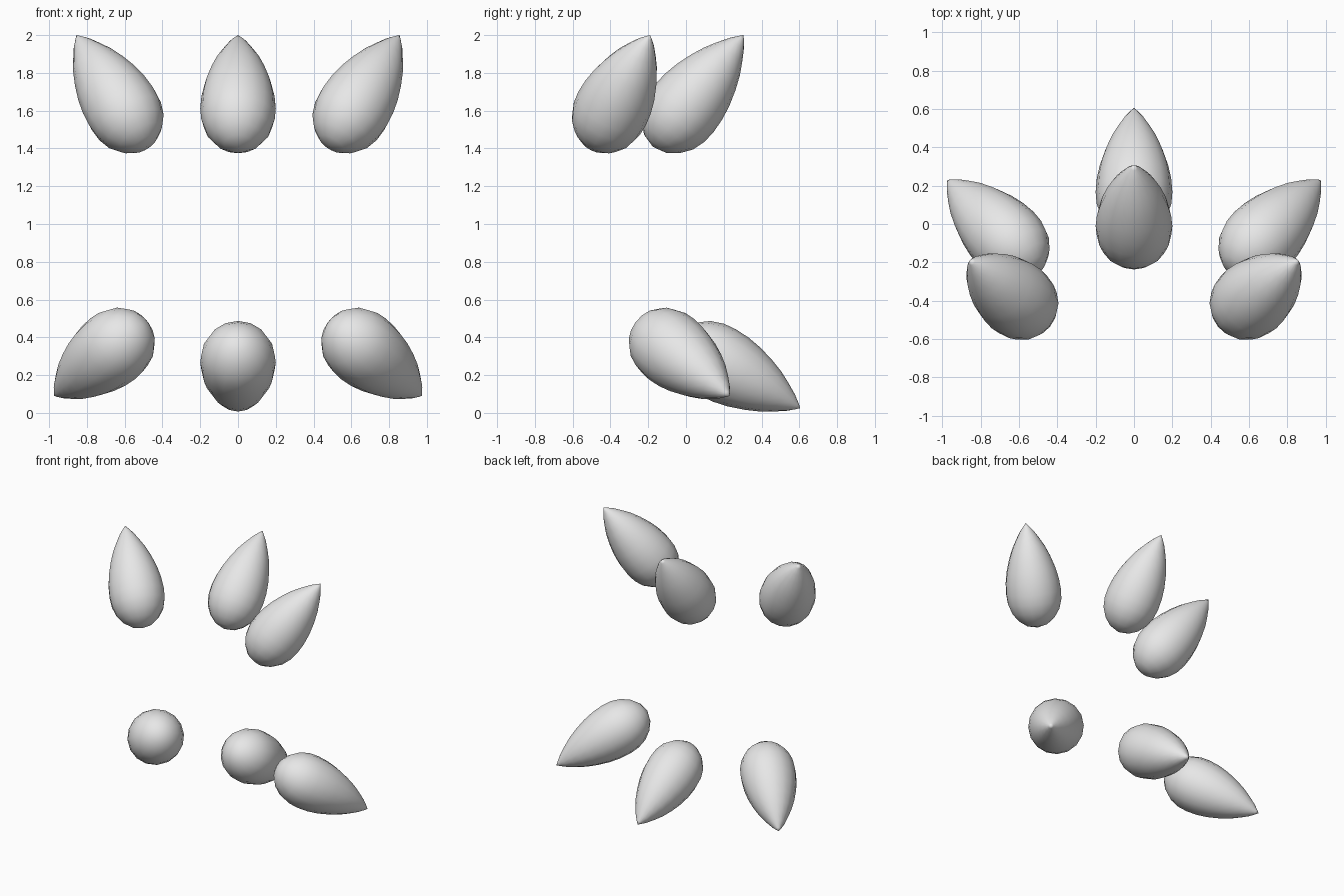
import bpy, bmesh, math
from mathutils import Vector

if "Cube" in bpy.data.objects:
    bpy.data.objects.remove(bpy.data.objects["Cube"])

grey = bpy.data.materials.new("light_grey")
grey.diffuse_color = (0.8, 0.8, 0.8, 1)
grey.use_nodes = True
grey.node_tree.nodes["Principled BSDF"].inputs["Base Color"].default_value = grey.diffuse_color

SIDES = 16
# Teardrop profile: (distance back from the tip, radius)
PROFILE = [(0.02, 0.018), (0.06, 0.05), (0.117, 0.085), (0.18, 0.12), (0.255, 0.151),
           (0.34, 0.178), (0.42, 0.194), (0.5, 0.2), (0.57, 0.195),
           (0.64, 0.173), (0.70, 0.13), (0.742, 0.075)]
LENGTH = 0.762


def teardrop(name, tip, belly):
    """Lathed drop whose point is at tip and whose axis runs through belly."""
    tip, belly = Vector(tip), Vector(belly)
    bm = bmesh.new()
    point = bm.verts.new((0, 0, 0))
    end = bm.verts.new((0, 0, -LENGTH))
    rings = []
    for s, r in PROFILE:
        rings.append([bm.verts.new((r * math.cos(2 * math.pi * i / SIDES),
                                    r * math.sin(2 * math.pi * i / SIDES), -s))
                      for i in range(SIDES)])
    for i in range(SIDES):
        j = (i + 1) % SIDES
        bm.faces.new((point, rings[0][i], rings[0][j]))
        for a, b in zip(rings, rings[1:]):
            bm.faces.new((a[i], b[i], b[j], a[j]))
        bm.faces.new((end, rings[-1][j], rings[-1][i]))
    bmesh.ops.recalc_face_normals(bm, faces=bm.faces)
    for f in bm.faces:
        f.smooth = True
    mesh = bpy.data.meshes.new(name)
    bm.to_mesh(mesh)
    bm.free()
    mesh.materials.append(grey)
    obj = bpy.data.objects.new(name, mesh)
    obj.rotation_euler = (tip - belly).to_track_quat('Z', 'Y').to_euler()
    obj.location = tip
    bpy.context.collection.objects.link(obj)


# Middle drops
teardrop("upper_middle_drop", (0, 0.305, 2.0), (0, -0.04, 1.575))
teardrop("lower_middle_drop", (0, 0.605, 0.025), (0, 0.127, 0.29))

# Mirrored outer drops
for side, x in (("left", -1), ("right", 1)):
    teardrop("upper_" + side + "_drop", (0.855 * x, -0.19, 2.0), (0.59 * x, -0.41, 1.575))
    teardrop("lower_" + side + "_drop", (0.973 * x, 0.23, 0.09), (0.638 * x, -0.105, 0.36))
